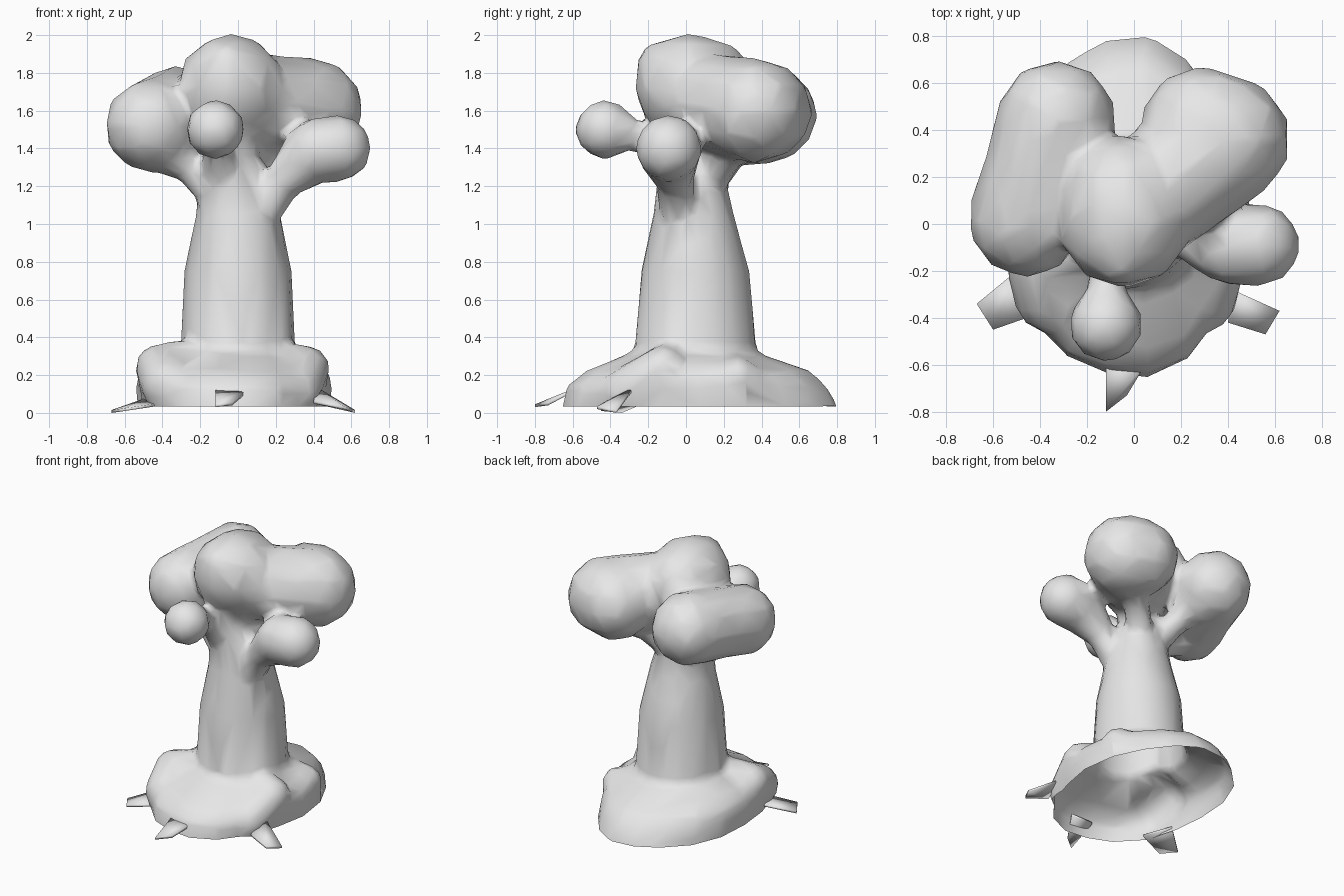
import bpy
import bmesh
import math
from mathutils import Vector

cube = bpy.data.objects.get("Cube")
if cube:
    bpy.data.objects.remove(cube, do_unlink=True)

GREY = (0.8, 0.8, 0.8, 1.0)
grey = bpy.data.materials.new("pale_grey")
grey.use_nodes = True
grey.diffuse_color = GREY
grey.node_tree.nodes["Principled BSDF"].inputs["Base Color"].default_value = GREY


def add_hull(bm, points):
    """Add the convex hull of the points as a closed part."""
    part = bmesh.new()
    for p in points:
        part.verts.new(p)
    bmesh.ops.convex_hull(part, input=part.verts[:])
    loose = [v for v in part.verts if not v.link_faces]
    bmesh.ops.delete(part, geom=loose, context='VERTS')
    bmesh.ops.recalc_face_normals(part, faces=part.faces[:])
    mesh = bpy.data.meshes.new("part")
    part.to_mesh(mesh)
    part.free()
    bm.from_mesh(mesh)
    bpy.data.meshes.remove(mesh)


def ball(x, y, z, r):
    tmp = bmesh.new()
    bmesh.ops.create_icosphere(tmp, subdivisions=2, radius=r)
    points = [v.co + Vector((x, y, z)) for v in tmp.verts]
    tmp.free()
    return points


def ring(x, y, z, rx, ry, wave=0.0, sides=18):
    points = []
    for i in range(sides):
        a = math.tau * i / sides
        k = 1 + wave * math.sin(5 * a + 1)
        points.append(Vector((x + rx * k * math.cos(a), y + ry * k * math.sin(a), z)))
    return points


def chain(bm, sections):
    """Join each section to the next with a hull."""
    for a, b in zip(sections, sections[1:]):
        add_hull(bm, a + b)


def branch(bm, start, end):
    """Narrow neck that widens into the lobe it carries."""
    start, end = Vector(start), Vector(end)
    middle = (start + end) / 2
    chain(bm, [ball(*start, 0.1), ball(*middle, 0.085), ball(*end, 0.18)])


def new_object(name, bm):
    mesh = bpy.data.meshes.new(name)
    bm.to_mesh(mesh)
    bm.free()
    obj = bpy.data.objects.new(name, mesh)
    bpy.context.collection.objects.link(obj)
    return obj


def finish(obj):
    obj.data.materials.clear()
    obj.data.materials.append(grey)
    for p in obj.data.polygons:
        p.use_smooth = True
        p.material_index = 0


def bake(obj):
    """Replace the mesh by the result of its modifiers."""
    graph = bpy.context.evaluated_depsgraph_get()
    mesh = bpy.data.meshes.new_from_object(obj.evaluated_get(graph))
    obj.modifiers.clear()
    obj.data = mesh


tree = bmesh.new()

# mound around the foot
chain(tree, [
    ring(-0.03, 0.07, -0.1, 0.5, 0.73, wave=0.02),
    ring(-0.03, 0.07, 0.04, 0.51, 0.73, wave=0.02),
    ring(-0.03, 0.05, 0.14, 0.52, 0.69, wave=0.02),
    ring(-0.03, 0.06, 0.22, 0.5, 0.6, wave=0.02),
    ring(-0.03, 0.05, 0.28, 0.42, 0.44),
    ring(-0.02, 0.04, 0.32, 0.33, 0.34),
])

# shoulders of the mound beside the trunk
shoulders = {
    "left": [(-0.27, -0.12, 0.26, 0.13), (-0.41, -0.16, 0.23, 0.14), (-0.36, -0.32, 0.14, 0.15)],
    "right": [(0.26, -0.1, 0.24, 0.13), (0.36, -0.12, 0.23, 0.13), (0.3, -0.32, 0.1, 0.14)],
    "back": [(0.25, 0.25, 0.2, 0.12), (0.36, 0.27, 0.18, 0.12)],
}
for balls in shoulders.values():
    chain(tree, [ball(*b) for b in balls])

# trunk
chain(tree, [
    ring(0, 0.05, 0.2, 0.32, 0.34),
    ring(0, 0.05, 0.4, 0.3, 0.32),
    ring(0, 0.05, 0.75, 0.285, 0.29),
    ring(0, 0.04, 1.05, 0.225, 0.215),
    ring(-0.02, 0.03, 1.25, 0.185, 0.18),
    ring(-0.02, 0.02, 1.38, 0.13, 0.14),
    ring(-0.02, 0.02, 1.55, 0.15, 0.17),
])

# branches under the three large lobes
branch(tree, (0.02, 0.1, 1.2), (0.33, 0.36, 1.55))
branch(tree, (-0.12, 0, 1.16), (-0.4, 0.03, 1.45))
branch(tree, (-0.08, 0.1, 1.2), (-0.3, 0.38, 1.54))

# foliage lobes, the smaller two with their own stalks
lobes = {
    "top": [(-0.06, -0.15, 1.85, 0.11), (-0.04, 0.01, 1.725, 0.285), (-0.05, 0.12, 1.725, 0.26)],
    "back_right": [(0, 0.06, 1.65, 0.26), (0.39, 0.36, 1.6, 0.28), (0.29, 0.41, 1.6, 0.265)],
    "left": [(-0.46, 0.02, 1.52, 0.25), (-0.4, 0.2, 1.55, 0.25), (-0.33, 0.44, 1.58, 0.26)],
    "front": [(-0.08, -0.03, 1.25, 0.12), (-0.11, -0.2, 1.44, 0.075),
              (-0.12, -0.3, 1.48, 0.085), (-0.12, -0.43, 1.5, 0.16)],
    "low_right": [(0.1, -0.02, 1.05, 0.12), (0.24, -0.06, 1.23, 0.1),
                  (0.42, -0.09, 1.39, 0.175), (0.53, -0.09, 1.4, 0.18)],
}
for balls in lobes.values():
    chain(tree, [ball(*b) for b in balls])

# fuse the parts and soften the joins
body = new_object("tree_body", tree)
remesh = body.modifiers.new("fuse", 'REMESH')
remesh.mode = 'VOXEL'
remesh.voxel_size = 0.025
smooth = body.modifiers.new("soften", 'SMOOTH')
smooth.factor = 0.5
smooth.iterations = 6
bake(body)

# open the hollow underside
bm = bmesh.new()
bm.from_mesh(body.data)
bmesh.ops.bisect_plane(bm, geom=bm.verts[:] + bm.edges[:] + bm.faces[:],
                       plane_co=(0, 0, 0.035), plane_no=(0, 0, 1), clear_inner=True)
bm.to_mesh(body.data)
bm.free()

# reduce to broad facets
facets = body.modifiers.new("facets", 'DECIMATE')
facets.ratio = 0.06
bake(body)
finish(body)

# thin roots that spill over the rim: outer edge first, then the inner edge
roots = {
    "left_root": [(-0.67, -0.34, 0), (-0.6, -0.45, 0.01), (-0.4, -0.38, 0.04), (-0.5, -0.2, 0.06)],
    "right_root": [(0.62, -0.37, 0), (0.56, -0.47, 0.02), (0.4, -0.42, 0.05), (0.42, -0.28, 0.12)],
    "front_root": [(-0.12, -0.8, 0.03), (-0.03, -0.73, 0.04), (0.06, -0.58, 0.12), (-0.12, -0.58, 0.12)],
}
for name, outline in roots.items():
    bm = bmesh.new()
    points = [Vector(p) for p in outline]
    add_hull(bm, points + [p + Vector((0, 0, 0.015)) for p in points])
    finish(new_object(name, bm))
